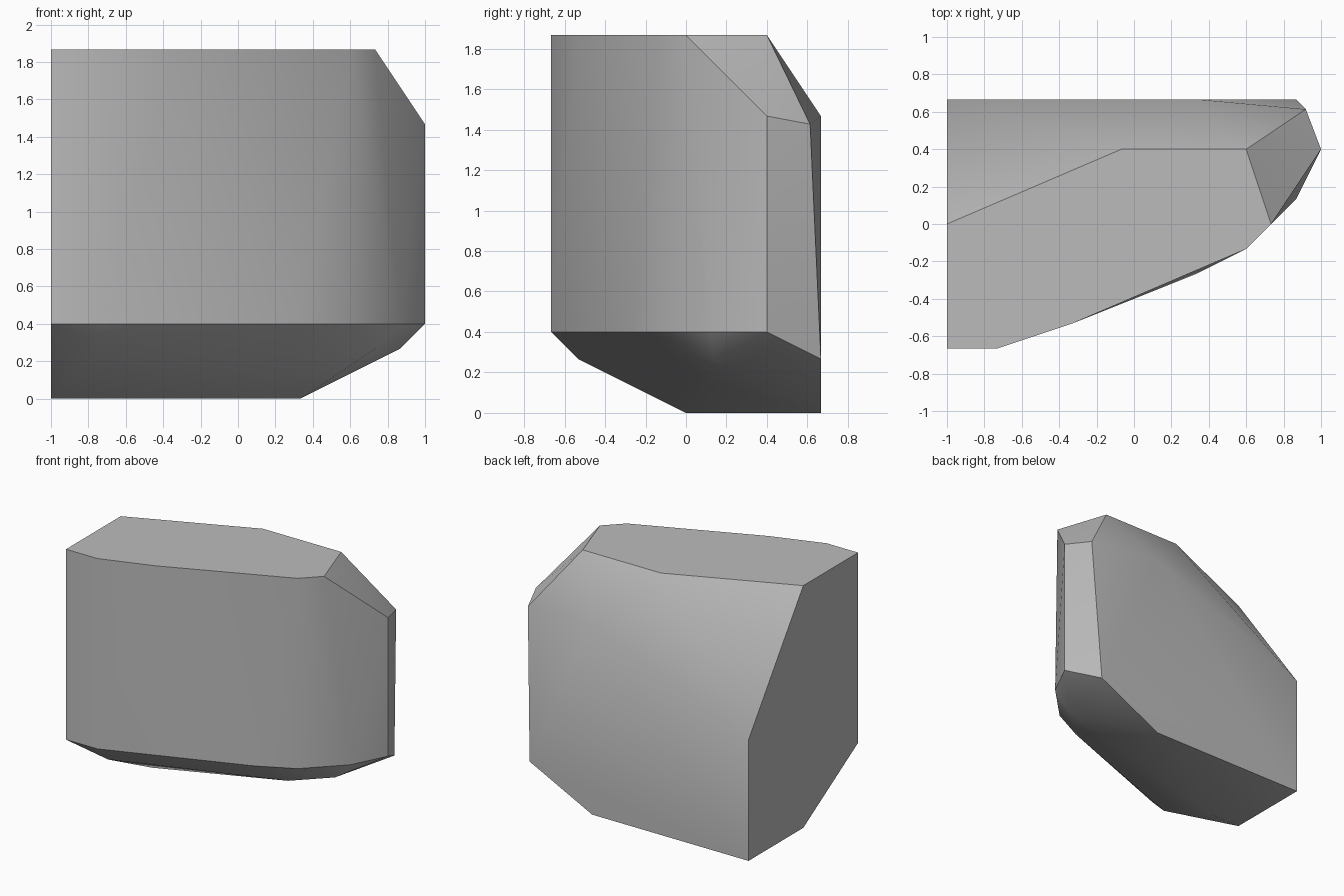
import bpy
import bmesh

cube = bpy.data.objects.get("Cube")
if cube:
    bpy.data.objects.remove(cube, do_unlink=True)

# Stone colour
stone = bpy.data.materials.new("stone_grey")
stone.use_nodes = True
grey = (0.5, 0.5, 0.5, 1)
stone.diffuse_color = grey
stone.node_tree.nodes["Principled BSDF"].inputs["Base Color"].default_value = grey

# Corners of the chipped block, on a grid of fifteen steps across its length
STEP = 2 / 15
left_end = [(0, -5, 3), (0, -5, 14), (0, 0, 14), (0, 5, 7), (0, 5, 0), (0, 0, 0)]
top_rim = [(2, -5, 14), (5, -4, 14), (12, -1, 14), (13, 0, 14), (12, 3, 14), (7, 3, 14)]
front_base = [(2, -5, 3), (10, -2, 3), (12, -1, 3), (14, 1, 3), (15, 3, 3)]
underside = [(2, -4, 2), (2, 0, 0), (10, 1, 1), (13, 1, 2), (10, 5, 0), (14, 5, 2)]
back_shoulder = [(15, 3, 11), (14.39, 4.6, 10.7), (10, 5, 11)]

# Wrap the corners in a faceted skin and merge the flat areas
bm = bmesh.new()
for x, y, z in left_end + top_rim + front_base + underside + back_shoulder:
    bm.verts.new((x * STEP - 1, y * STEP, z * STEP))
bmesh.ops.convex_hull(bm, input=bm.verts[:])
loose = [v for v in bm.verts if not v.link_faces]
bmesh.ops.delete(bm, geom=loose, context="VERTS")
bmesh.ops.dissolve_limit(bm, angle_limit=0.01, verts=bm.verts[:], edges=bm.edges[:])
bmesh.ops.recalc_face_normals(bm, faces=bm.faces[:])

mesh = bpy.data.meshes.new("stone_block")
bm.to_mesh(mesh)
bm.free()
mesh.materials.append(stone)
block = bpy.data.objects.new("stone_block", mesh)
bpy.context.collection.objects.link(block)

# Soft shading with crisp chipped edges
bpy.ops.object.select_all(action="DESELECT")
block.select_set(True)
bpy.context.view_layer.objects.active = block
bpy.ops.object.shade_smooth_by_angle(angle=0.5236)
